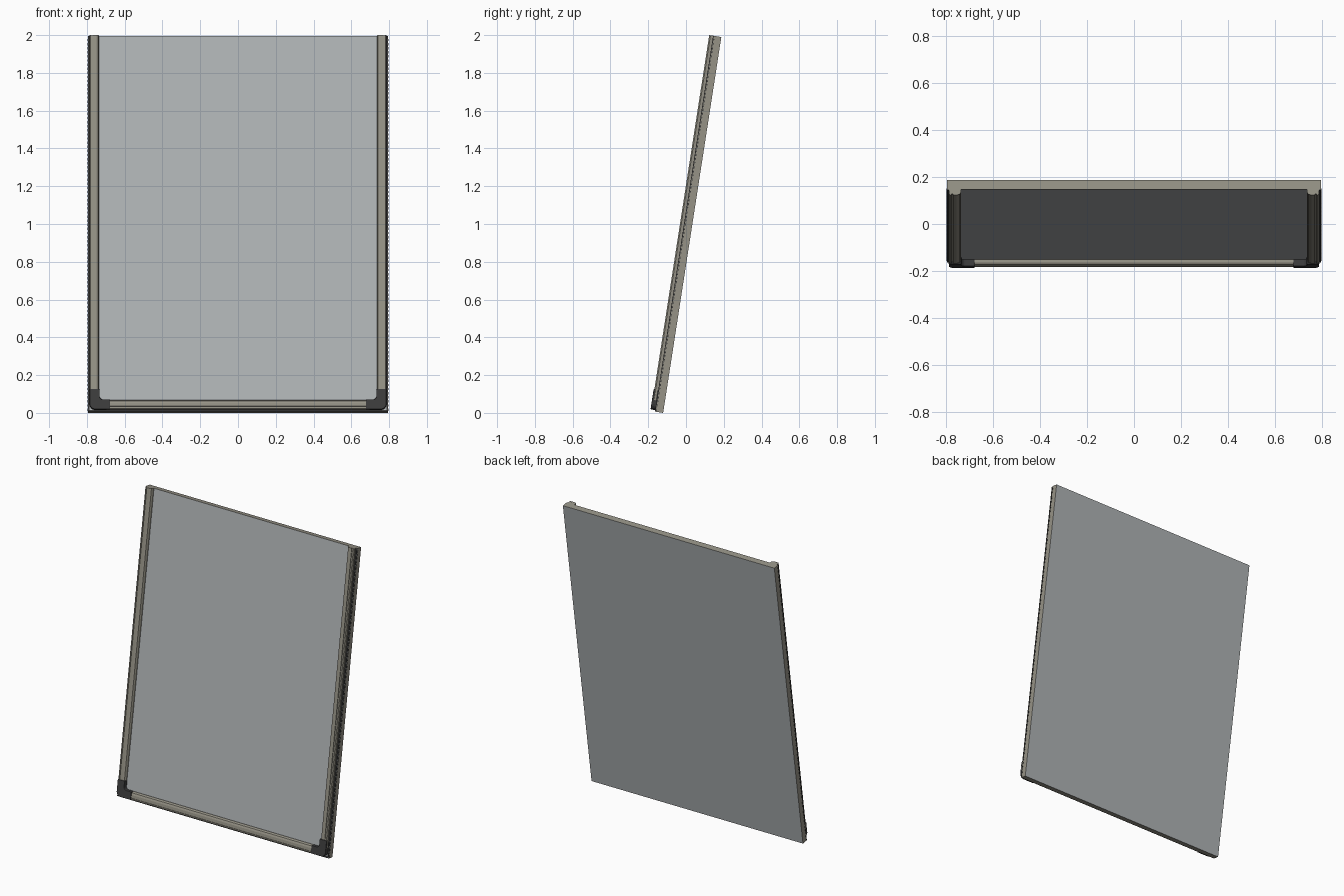
import bpy, bmesh, math
from mathutils import Matrix, Vector

if "Cube" in bpy.data.objects:
    bpy.data.objects.remove(bpy.data.objects["Cube"])

TILT = math.radians(8.8)
HALF, TALL, THICK = 0.795, 2.0137, 0.04
LEAN = Matrix.Translation((0, -0.121, 0)) @ Matrix.Rotation(-TILT, 4, 'X')


def material(name, r, g, b):
    m = bpy.data.materials.new(name)
    m.use_nodes = True
    m.diffuse_color = (r, g, b, 1)
    m.node_tree.nodes["Principled BSDF"].inputs["Base Color"].default_value = (r, g, b, 1)
    return m


sheet = material("pale grey sheet", 0.43, 0.455, 0.465)
metal = material("warm grey metal", 0.305, 0.29, 0.24)
plastic = material("dark grey plastic", 0.045, 0.045, 0.046)


def finish(name, bm, *mats):
    bmesh.ops.recalc_face_normals(bm, faces=bm.faces)
    mesh = bpy.data.meshes.new(name)
    bm.to_mesh(mesh)
    bm.free()
    for m in mats:
        mesh.materials.append(m)
    ob = bpy.data.objects.new(name, mesh)
    bpy.context.collection.objects.link(ob)
    ob.matrix_world = LEAN
    return ob


def add_box(bm, x0, x1, y0, y1, z0, z1):
    size = Matrix.Diagonal((x1 - x0, y1 - y0, z1 - z0, 1))
    mid = Matrix.Translation(((x0 + x1) / 2, (y0 + y1) / 2, (z0 + z1) / 2))
    bmesh.ops.create_cube(bm, size=1, matrix=mid @ size)


def extrude(points, along):
    bm = bmesh.new()
    face = bm.faces.new([bm.verts.new(p) for p in points])
    out = bmesh.ops.extrude_face_region(bm, geom=[face])
    moved = [v for v in out["geom"] if isinstance(v, bmesh.types.BMVert)]
    bmesh.ops.translate(bm, verts=moved, vec=along)
    return bm


# Panel: grey faces front and back, metal round the edge
bm = bmesh.new()
add_box(bm, -HALF, HALF, -THICK, 0, 0, TALL)
bm.normal_update()
for f in bm.faces:
    f.material_index = 0 if abs(f.normal.y) > 0.5 else 1
finish("panel", bm, sheet, metal)

# Rail section: distance in from the outer edge, height above the back
section = [(.010, .039), (.008, .058), (.013, .065), (.020, .065), (.020, .060),
           (.026, .060), (.026, .065), (.042, .065), (.055, .061), (.060, .053),
           (.060, .039)]

for side, label in ((1, "left"), (-1, "right")):
    # Side rail
    pts = [(side * (HALF - a), -w, 0.06) for a, w in section]
    finish(label + "_rail", extrude(pts, Vector((0, 0, TALL - 0.06))), metal)

    # Row of small slots along the panel edge
    bm = bmesh.new()
    edge = side * HALF
    step = 0.022
    for i in range(int(TALL / step)):
        z = i * step + 0.006
        add_box(bm, edge - 0.002, edge + 0.002, -0.0385, -0.0345, z, z + 0.012)
    finish(label + "_edge_slots", bm, plastic)

    # Corner cap: an L with a rounded outer and inner corner
    lo, mid, hi = 0.009, 0.062, 0.118
    outline = [(lo, hi), (mid, hi)]
    r = 0.018
    for k in range(5):
        t = k * math.pi / 8
        outline.append((mid + r - r * math.cos(t), mid + r - r * math.sin(t)))
    outline += [(hi, mid), (hi, lo)]
    r = 0.03
    for k in range(5):
        t = k * math.pi / 8
        outline.append((lo + r - r * math.sin(t), lo + r - r * math.cos(t)))
    pts = [(side * (HALF - a), -0.038, b) for a, b in outline]
    cap = finish(label + "_corner_cap", extrude(pts, Vector((0, -0.031, 0))), plastic)
    bev = cap.modifiers.new("soft_edges", 'BEVEL')
    bev.width, bev.segments = 0.004, 2

# Bottom rail with the same section
pts = [(-HALF + 0.1, -w, a) for a, w in section]
finish("bottom_rail", extrude(pts, Vector((2 * HALF - 0.2, 0, 0))), metal)

# Dark seam between panel and rails
bm = bmesh.new()
for side in (1, -1):
    x = sorted((side * (HALF - 0.001), side * (HALF - 0.010)))
    add_box(bm, x[0], x[1], -0.044, -0.039, 0.002, TALL - 0.002)
add_box(bm, -HALF + 0.01, HALF - 0.01, -0.044, -0.039, 0.001, 0.010)
finish("seam_strip", bm, plastic)
